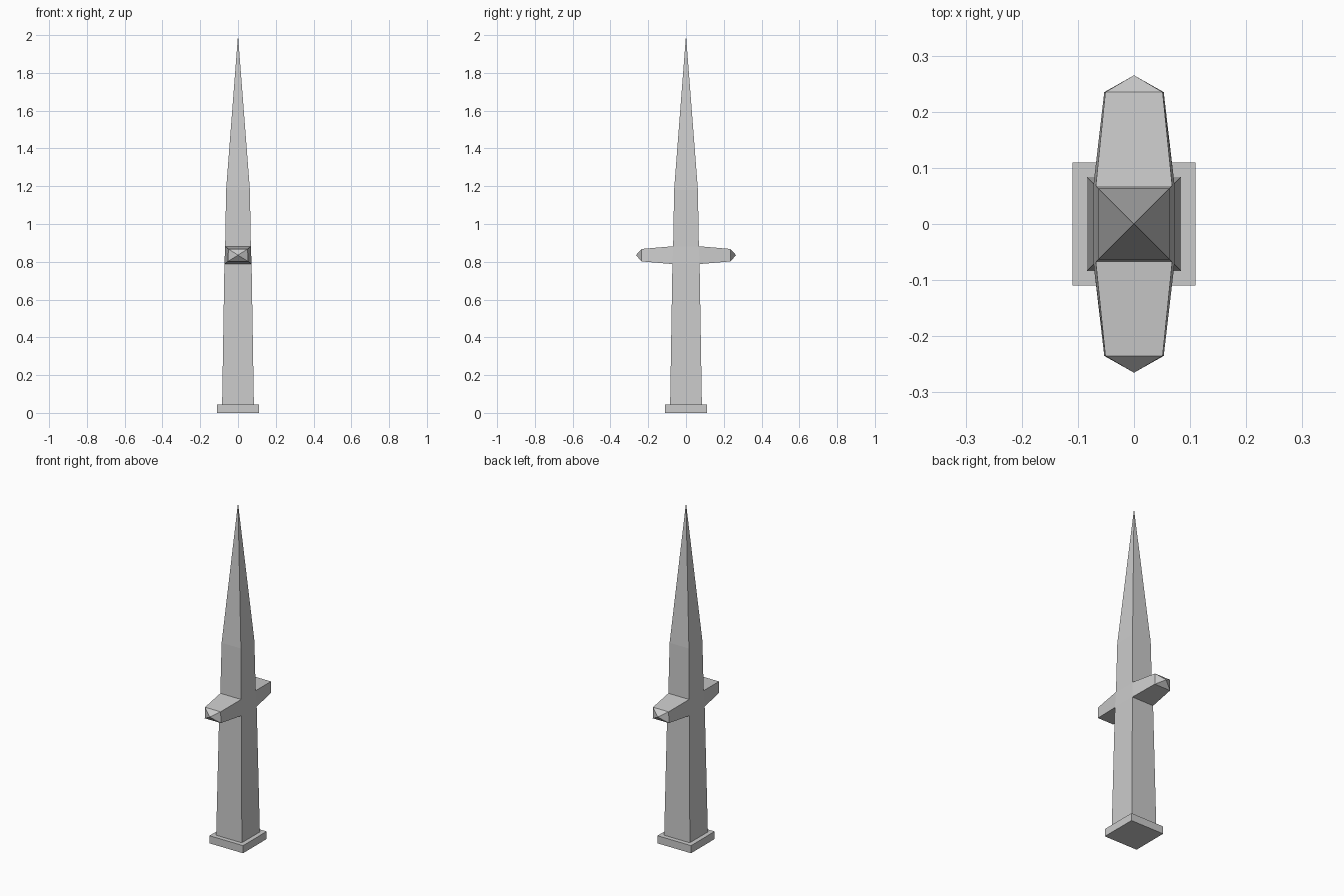
import bpy, bmesh
from mathutils import Vector

if "Cube" in bpy.data.objects:
    bpy.data.objects.remove(bpy.data.objects["Cube"])


def finish(bm, name):
    bmesh.ops.recalc_face_normals(bm, faces=bm.faces[:])
    mesh = bpy.data.meshes.new(name)
    bm.to_mesh(mesh)
    bm.free()
    obj = bpy.data.objects.new(name, mesh)
    bpy.context.collection.objects.link(obj)
    return obj


def square_ring(bm, half, z):
    corners = ((-1, -1), (1, -1), (1, 1), (-1, 1))
    return [bm.verts.new((x * half, y * half, z)) for x, y in corners]


def bridge(bm, a, b):
    return [bm.faces.new((a[i], a[(i + 1) % 4], b[(i + 1) % 4], b[i])) for i in range(4)]


# Square base slab
bm = bmesh.new()
low, high = square_ring(bm, 0.11, 0), square_ring(bm, 0.11, 0.045)
bridge(bm, low, high)
bm.faces.new(low)
bm.faces.new(high)
finish(bm, "base_slab")

# Tapered shaft with a long pointed spire
bm = bmesh.new()
profile = [(0.084, 0.045), (0.072, 0.788), (0.068, 0.882), (0.063, 1.18)]
rings = [square_ring(bm, half, z) for half, z in profile]
bands = [bridge(bm, a, b) for a, b in zip(rings, rings[1:])]
bm.faces.new(rings[0])
tip = bm.verts.new((0, 0, 2.0))
for i in range(4):
    bm.faces.new((rings[-1][i], rings[-1][(i + 1) % 4], tip))

# Front and back arms, extruded from the shaft and capped with pyramids
for side, face in ((-1, bands[1][0]), (1, bands[1][2])):
    end = bmesh.ops.extrude_discrete_faces(bm, faces=[face])["faces"][0]
    for v in end.verts:
        top = v.co.z > 0.835
        v.co = Vector(((0.051 if top else 0.053) * (1 if v.co.x > 0 else -1),
                       side * 0.235, 0.868 if top else 0.802))
    point = bmesh.ops.poke(bm, faces=[end])["verts"][0]
    point.co = Vector((0, side * 0.265, 0.835))
finish(bm, "shaft_with_arms")
